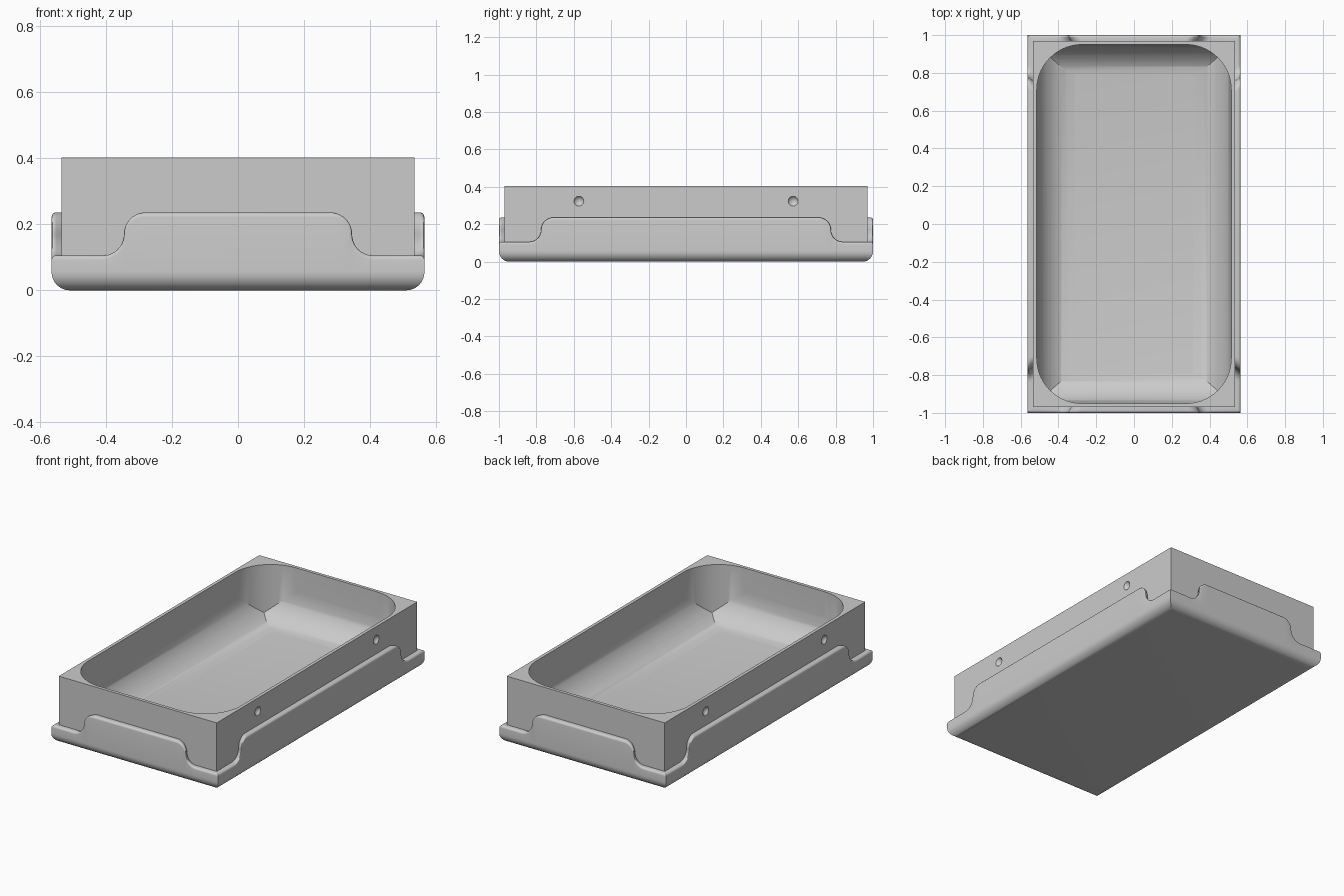
import bpy, bmesh
from math import sin, cos, pi, sqrt
from mathutils import Vector

cube = bpy.data.objects.get("Cube")
if cube:
    bpy.data.objects.remove(cube, do_unlink=True)

HALF_X, HALF_Y = 0.565, 1.0      # tray outside
WALL = 0.03                      # tray wall thickness
HEIGHT = 0.403
SEAM = 0.056                     # where the rounded base meets the rim

grey = bpy.data.materials.new("light_grey")
grey.use_nodes = True
grey.diffuse_color = (0.6, 0.6, 0.6, 1)
grey.node_tree.nodes["Principled BSDF"].inputs["Base Color"].default_value = (0.6, 0.6, 0.6, 1)


def finish(name, bm):
    bmesh.ops.recalc_face_normals(bm, faces=bm.faces)
    mesh = bpy.data.meshes.new(name)
    bm.to_mesh(mesh)
    bm.free()
    obj = bpy.data.objects.new(name, mesh)
    bpy.context.collection.objects.link(obj)
    mesh.materials.append(grey)
    return obj


def activate(obj):
    bpy.ops.object.select_all(action='DESELECT')
    obj.select_set(True)
    bpy.context.view_layer.objects.active = obj


def smooth(obj):
    activate(obj)
    bpy.ops.object.shade_smooth_by_angle(angle=pi / 6)


def boolean(obj, cutter, operation):
    mod = obj.modifiers.new("cut", 'BOOLEAN')
    mod.operation, mod.object, mod.solver = operation, cutter, 'EXACT'
    activate(obj)
    bpy.ops.object.modifier_apply(modifier=mod.name)
    bpy.data.objects.remove(cutter, do_unlink=True)


def arc(cu, cv, r, start, end, steps=14):
    angles = [start + (end - start) * i / steps for i in range(steps + 1)]
    return [(cu + r * cos(a), cv + r * sin(a)) for a in angles]


def prism(name, points, place, low, high):
    """Extrude a 2D outline; place(u, v, w) maps it to space."""
    bm = bmesh.new()
    face = bm.faces.new([bm.verts.new(place(u, v, low)) for u, v in points])
    new = bmesh.ops.extrude_face_region(bm, geom=[face])["geom"]
    shift = Vector(place(0, 0, high)) - Vector(place(0, 0, low))
    bmesh.ops.translate(bm, vec=shift, verts=[g for g in new if isinstance(g, bmesh.types.BMVert)])
    return finish(name, bm)


def box(name, hx, hy, low, high):
    return prism(name, [(-hx, -hy), (hx, -hy), (hx, hy), (-hx, hy)],
                 lambda u, v, w: (u, v, w), low, high)


def trough(half, floor, r):
    left = arc(r - half, floor + r, r, pi, 1.5 * pi)
    right = arc(half - r, floor + r, r, 1.5 * pi, 2 * pi)
    return [(-half, 0.6)] + left + right + [(half, 0.6)]


# Basin body, hollowed by a round-cornered trough with mitred floor fillets
body = box("basin_body", HALF_X - WALL, HALF_Y - WALL, 0.02, HEIGHT)
cx, cy, cr = 0.515, 0.95, 0.24
plan = []
for k, (sx, sy) in enumerate([(1, 1), (-1, 1), (-1, -1), (1, -1)]):
    plan += arc(sx * (cx - cr), sy * (cy - cr), cr, k * pi / 2, (k + 1) * pi / 2)
cavity = prism("cavity_cutter", plan, lambda u, v, w: (u, v, w), 0.03, 0.55)
across = prism("across_cutter", trough(cx + 0.0005, 0.065, 0.2), lambda u, v, w: (u, w, v), -1.2, 1.2)
along = prism("along_cutter", trough(cy + 0.0005, 0.06, 0.2), lambda u, v, w: (w, u, v), -0.9, 0.9)
boolean(cavity, across, 'INTERSECT')
boolean(cavity, along, 'INTERSECT')
boolean(body, cavity, 'DIFFERENCE')

# Shallow round dimples on the long sides
for sx in (-1, 1):
    for sy in (-1, 1):
        bm = bmesh.new()
        bmesh.ops.create_uvsphere(bm, u_segments=24, v_segments=16, radius=0.03)
        bmesh.ops.translate(bm, vec=(sx * (HALF_X - WALL + 0.014), sy * 0.573, 0.323), verts=bm.verts)
        boolean(body, finish("dimple_cutter", bm), 'DIFFERENCE')
smooth(body)

# Tray base with rounded bottom edges
base = box("tray_base", HALF_X, HALF_Y, 0, SEAM)
bm = bmesh.new()
bm.from_mesh(base.data)
bottom = [e for e in bm.edges if all(v.co.z < 0.01 for v in e.verts)]
bmesh.ops.bevel(bm, geom=bottom, offset=0.055, segments=10, profile=0.5, affect='EDGES')
bm.to_mesh(base.data)
bm.free()
smooth(base)


def rim_curve(half, step):
    """Top edge of a tray wall: low ends, S-curves and a raised middle."""
    r, low, high = 0.065, 0.106, 0.236
    right = arc(step - r, high - r, r, pi / 2, 0, 10)
    right += arc(step + r, low + r, r, pi, 1.5 * pi, 10)[1:] + [(half, low)]
    return [(-u, z) for u, z in reversed(right)] + right


def tray_wall(name, half, step, place):
    """Loft a wall with a rounded outer top edge and mitred ends."""
    curve = rim_curve(half, step)
    r, embed = 0.014, WALL + 0.003
    # rows: (depth from outside, inset from the top edge)
    rows = [(r - r * cos(a), r - r * sin(a)) for a in [i * pi / 10 for i in range(6)]]
    rows.append((embed, 0))
    bm = bmesh.new()

    def row(depth, inset, z_fixed=None):
        verts = []
        for i, (u, z) in enumerate(curve):
            a, b = curve[max(i - 1, 0)], curve[min(i + 1, len(curve) - 1)]
            du, dz = b[0] - a[0], b[1] - a[1]
            if i in (0, len(curve) - 1):
                du, dz = 1, 0
            n = sqrt(du * du + dz * dz)
            u2, z2 = u + inset * dz / n, z - inset * du / n
            u2 *= (half - depth) / half
            verts.append(bm.verts.new(place(u2, depth, z2 if z_fixed is None else z_fixed)))
        return verts

    loops = [row(0, r, SEAM)] + [row(d, i) for d, i in rows] + [row(embed, 0, SEAM)]
    for a, b in zip(loops, loops[1:]):
        for i in range(len(curve) - 1):
            bm.faces.new((a[i], a[i + 1], b[i + 1], b[i]))
    smooth(finish(name, bm))


# Four tray walls
for side, s in (("front", -1), ("back", 1)):
    tray_wall(side + "_tray_wall", HALF_X, 0.352,
              lambda u, d, z: (u, s * (HALF_Y - d), z))
for side, s in (("left", 1), ("right", -1)):
    tray_wall(side + "_tray_wall", HALF_Y, 0.782,
              lambda u, d, z: (s * (HALF_X - d), u, z))
